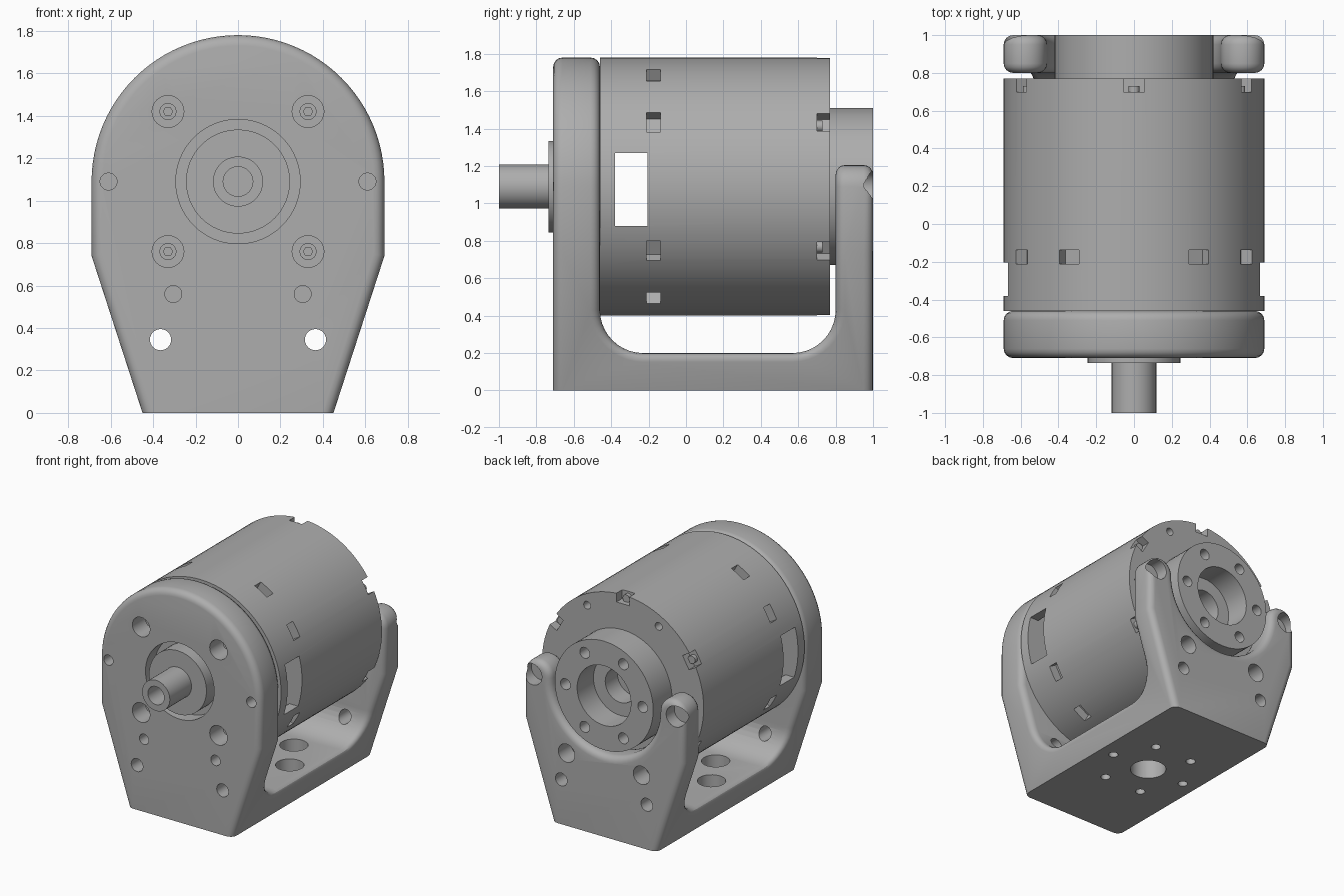
import bpy, bmesh
from math import sin, cos, pi, radians
from mathutils import Matrix

if "Cube" in bpy.data.objects:
    bpy.data.objects.remove(bpy.data.objects["Cube"])

AXIS = 1.09   # height of the motor axis
R = 0.69      # motor radius

grey = bpy.data.materials.new("machined_grey")
grey.use_nodes = True
grey.diffuse_color = (0.42, 0.42, 0.42, 1)
grey.node_tree.nodes["Principled BSDF"].inputs["Base Color"].default_value = (0.42, 0.42, 0.42, 1)


def arc(cx, cz, r, a0, a1, n):
    return [(cx + r * cos(radians(a0 + (a1 - a0) * i / n)),
             cz + r * sin(radians(a0 + (a1 - a0) * i / n))) for i in range(n + 1)]


def prism(bm, pts, axis, lo, hi):
    """Extrude a 2D outline along an axis."""
    place = {"x": lambda u, v, w: (w, u, v),
             "y": lambda u, v, w: (u, w, v),
             "z": lambda u, v, w: (u, v, w)}[axis]
    a = [bm.verts.new(place(u, v, lo)) for u, v in pts]
    b = [bm.verts.new(place(u, v, hi)) for u, v in pts]
    faces = [bm.faces.new(a), bm.faces.new(b[::-1])]
    for i in range(len(pts)):
        j = (i + 1) % len(pts)
        faces.append(bm.faces.new((a[j], a[i], b[i], b[j])))
    bmesh.ops.recalc_face_normals(bm, faces=faces)


def rod(bm, u, v, r, axis, lo, hi, n=24):
    prism(bm, arc(u, v, r, 0, 360, n)[:-1], axis, lo, hi)


def box(bm, size, matrix):
    bmesh.ops.create_cube(bm, size=1, matrix=matrix @ Matrix.Diagonal((*size, 1)))


def make(name, bm):
    mesh = bpy.data.meshes.new(name)
    bm.to_mesh(mesh)
    bm.free()
    ob = bpy.data.objects.new(name, mesh)
    bpy.context.collection.objects.link(ob)
    mesh.materials.append(grey)
    return ob


def boolean(ob, bm, operation="DIFFERENCE"):
    """Apply a boolean with a temporary cutter."""
    tool = make("cutter", bm)
    tool.hide_render = True
    mod = ob.modifiers.new("cut", "BOOLEAN")
    mod.operation, mod.object, mod.solver, mod.use_self = operation, tool, "EXACT", True
    mesh = bpy.data.meshes.new_from_object(ob.evaluated_get(bpy.context.evaluated_depsgraph_get()))
    ob.modifiers.clear()
    ob.data = mesh
    bpy.data.objects.remove(tool)


def smooth(ob):
    bpy.ops.object.select_all(action="DESELECT")
    ob.select_set(True)
    bpy.context.view_layer.objects.active = ob
    bpy.ops.object.shade_smooth_by_angle(angle=radians(30))


# Bracket: U-shaped side profile trimmed by the front outline
bm = bmesh.new()
u_shape = [(-0.71, 0), (1, 0), (1, 2), (0.8, 2)]
u_shape += arc(0.57, 0.43, 0.23, 0, -90, 10) + arc(-0.23, 0.43, 0.23, -90, -180, 10) + [(-0.46, 2), (-0.71, 2)]
prism(bm, u_shape, "x", -1, 1)
bracket = make("bracket", bm)
bm = bmesh.new()
prism(bm, [(-0.45, 0), (0.45, 0), (R, 0.74)] + arc(0, AXIS, R, 0, 180, 48) + [(-R, 0.74)], "y", -2, 2)
boolean(bracket, bm, "INTERSECT")

# Rear plate: saddle between two rounded horns
bm = bmesh.new()
horn = 0.115
prism(bm, [(0.9, 2), (0.9, AXIS)] + arc(R - horn, AXIS, horn, 0, 180, 16)
      + arc(0, AXIS, R - 2 * horn, 0, -180, 32)[1:-1]
      + arc(horn - R, AXIS, horn, 0, 180, 16) + [(-0.9, AXIS), (-0.9, 2)], "y", 0.3, 1.3)
boolean(bracket, bm)

# Round every sharp edge except those of the base
bm = bmesh.new()
bm.from_mesh(bracket.data)
bmesh.ops.remove_doubles(bm, verts=bm.verts, dist=0.001)
bmesh.ops.dissolve_limit(bm, angle_limit=0.01, verts=bm.verts, edges=bm.edges)
sharp = [e for e in bm.edges if len(e.link_faces) == 2 and e.calc_face_angle() > 0.6
         and max(v.co.z for v in e.verts) > 0.01]
bmesh.ops.bevel(bm, geom=sharp, offset=0.05, segments=4, profile=0.5, affect="EDGES", clamp_overlap=False)
bm.to_mesh(bracket.data)
bm.free()

# Bracket holes
bm = bmesh.new()
rod(bm, 0, AXIS, 0.293, "y", -0.9, -0.6, 64)
for s in (-1, 1):
    for z in (0.76, 1.42):
        rod(bm, s * 0.33, z, 0.075, "y", -0.9, -0.55)
    rod(bm, s * 0.61, AXIS, 0.04, "y", -0.9, -0.55)
    rod(bm, s * 0.305, 0.56, 0.04, "y", -0.9, -0.55)
    rod(bm, s * 0.365, 0.345, 0.05, "y", -0.9, 1.2)
    rod(bm, s * 0.61, AXIS, 0.08, "y", 0.9, 1.2)
    rod(bm, s * 0.32, 0.56, 0.07, "y", 0.85, 1.2)
rod(bm, 0, 0.16, 0.13, "z", -0.1, 0.4, 32)
for k in range(6):
    u, v = 0.33 * cos(k * pi / 3), 0.16 + 0.33 * sin(k * pi / 3)
    rod(bm, u, v, 0.035, "z", -0.1, 0.15)
    rod(bm, u, v, 0.1, "z", 0.1, 0.4)
boolean(bracket, bm)
smooth(bracket)

# Motor body
bm = bmesh.new()
rod(bm, 0, AXIS, R, "y", -0.46, 0.77, 96)
body = make("motor_body", bm)
bm = bmesh.new()
rod(bm, 0, AXIS, 0.62, "y", -0.38, -0.205, 64)
box(bm, (2, 0.175, 0.39), Matrix.Translation((0, -0.2925, 1.075)))


def ring_matrix(angle, radius, y):
    return (Matrix.Translation((0, y, AXIS)) @ Matrix.Rotation(radians(-angle), 4, "Y")
            @ Matrix.Translation((radius, 0, 0)))


for a in (30, 60, 120, 150, 210, 240, 300, 330):
    box(bm, (0.14, 0.075, 0.12), ring_matrix(a, R, -0.175))
for k in range(6):
    box(bm, (0.14, 0.2, 0.11), ring_matrix(30 + 60 * k, R, 0.8))
    rod(bm, 0.61 * cos(k * pi / 3), AXIS + 0.61 * sin(k * pi / 3), 0.03, "y", 0.65, 0.9, 16)
rod(bm, 0, AXIS, 0.23, "y", 0.6, 0.9, 48)
boolean(body, bm)
smooth(body)

# Slot screws
bm = bmesh.new()
for k in range(6):
    a = radians(30 + 60 * k)
    rod(bm, 0.645 * cos(a), AXIS + 0.645 * sin(a), 0.03, "y", 0.65, 0.73, 16)
smooth(make("rim_screws", bm))

# Rear hub with stepped bore and bolt circle
bm = bmesh.new()
rod(bm, 0, AXIS, 0.42, "y", 0.6, 1, 72)
hub = make("rear_hub", bm)
bm = bmesh.new()
rod(bm, 0, AXIS, 0.23, "y", 0.8, 1.2, 48)
rod(bm, 0, AXIS, 0.13, "y", 0.65, 0.9, 32)
for k in range(6):
    rod(bm, 0.33 * cos(k * pi / 3), AXIS + 0.33 * sin(k * pi / 3), 0.042, "y", 0.85, 1.2)
boolean(hub, bm)
smooth(hub)

# Front pilot boss and hollow shaft
bm = bmesh.new()
rod(bm, 0, AXIS, 0.245, "y", -0.735, -0.45, 64)
smooth(make("front_boss", bm))
bm = bmesh.new()
rod(bm, 0, AXIS, 0.118, "y", -1, -0.6, 48)
shaft = make("output_shaft", bm)
bm = bmesh.new()
rod(bm, 0, AXIS, 0.07, "y", -1.2, -0.7, 32)
boolean(shaft, bm)
smooth(shaft)

# Mounting screws sunk in the front plate
bm = bmesh.new()
for s in (-1, 1):
    for z in (0.76, 1.42):
        rod(bm, s * 0.33, z, 0.04, "y", -0.6, -0.52)
screws = make("mounting_screws", bm)
bm = bmesh.new()
for s in (-1, 1):
    for z in (0.76, 1.42):
        rod(bm, s * 0.33, z, 0.022, "y", -0.7, -0.57, 6)
boolean(screws, bm)
smooth(screws)
